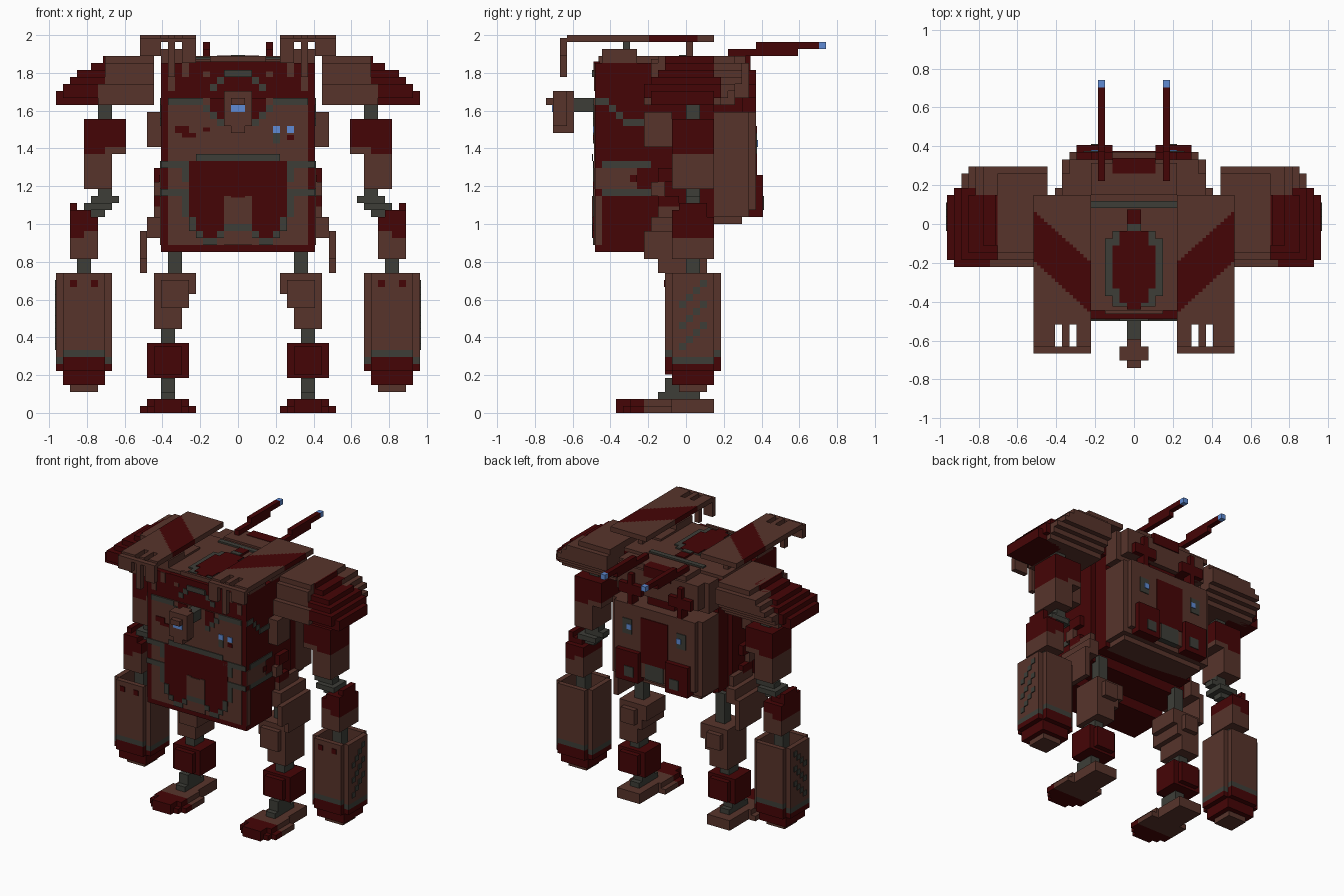
import bpy, bmesh

U = 1 / 27  # one block edge
COLOURS = {
    "brown": (0.096, 0.034, 0.024, 1),
    "red": (0.060, 0.0015, 0.0018, 1),
    "grey": (0.047, 0.048, 0.039, 1),
    "blue": (0.115, 0.26, 0.66, 1),
}
MATS = {}
for key, col in COLOURS.items():
    MATS[key] = bpy.data.materials.new(key)
    MATS[key].diffuse_color = col
ORDER = list(MATS)
B, R, G, L = ORDER
P = 0.15  # painted plate thickness, in blocks


def part(name, groups, mirror=True):
    """One object made of boxes; groups = [(colour, (x0,x1,y0,y1,z0,z1), ...), ...]"""
    bm = bmesh.new()
    for colour, *boxes in groups:
        for x0, x1, y0, y1, z0, z1 in boxes:
            geo = bmesh.ops.create_cube(bm, size=1)
            for v in geo["verts"]:
                v.co = ((x0 if v.co.x < 0 else x1) * U,
                        (y0 if v.co.y < 0 else y1) * U,
                        (z0 if v.co.z < 0 else z1) * U)
                for f in v.link_faces:
                    f.material_index = ORDER.index(colour)
    me = bpy.data.meshes.new(name)
    bm.to_mesh(me)
    bm.free()
    for m in MATS.values():
        me.materials.append(m)
    ob = bpy.data.objects.new(name, me)
    bpy.context.collection.objects.link(ob)
    if mirror:
        mod = ob.modifiers.new("mirror", "MIRROR")
        mod.use_mirror_merge = False
    return ob


# ---- legs
part("feet", [
    (R, (8, 12, -10, -9, 0, 1), (7, 13, -9, -8, 0, 1), (6, 14, -8, -6, 0, 1),
        (7, 13, -8, -6, 1, 2), (8, 12, -10, -8, 1, 2)),
    (B, (6, 14, -6, -2, 0, 1), (7, 13, -6, -2, 1, 2), (7.5, 12.5, -2, 4, 0, 2)),
])
part("ankles", [(G, (9, 11, -4, 2, 2, 3), (9, 11, -3, 1, 3, 5))])
part("shins", [(R, (7, 13, -2, 3, 5, 10), (8, 12, -3, 4, 5.5, 9.5))])
part("knees", [(G, (9, 11, -1, 2, 10, 13))])
part("thighs", [
    (B, (6, 12, -2, 4, 17, 20), (7, 12, -2, 4, 15, 17), (8, 12, -2, 4, 12, 15),
        (7, 11, -3, -2, 15, 19), (8, 11, 4, 5, 16, 19)),
])
part("hip_joints", [(G, (8, 10, 0, 2, 20, 26))])

# ---- arms
part("shoulder_pads", [
    (B, (12, 20, -6, 4, 44, 47), (12, 19, -5, 4, 47, 50), (12, 19, -4, 4, 50, 51)),
    (R, (20, 26, -5, 4, 44, 46), (20, 25, -6, 5, 45, 47), (19, 24, -5, 5, 47, 48),
        (18, 23, -4, 4, 48, 49), (18, 21, -3, 4, 49, 50), (18, 19.3, -3, 4, 50, 51)),
])
# ribbed rear of the pad, each layer reaching further back
ribs = [(12, 24 - max(0, i - 2), 3, 5 + min(i, 3), 44 + i, 45 + i) for i in range(6)]
part("shoulder_ribs", [(B, *ribs, (12, 19, 3, 7, 50, 51))])
part("shoulder_joints", [(G, (18, 20, 0, 2, 42, 44))])
part("upper_arms", [
    (R, (16, 22, -2, 4, 38, 42), (19, 22, -2, 4, 37, 38)),
    (B, (16, 19, -2, 4, 37, 38), (18, 22, -2, 4, 32, 37)),
])
part("elbows", [(G, (17, 21, 0, 2, 30, 31), (18, 22, -1, 3, 29, 30),
                    (19, 21, 0, 2, 28, 29), (18, 20, 0, 2, 31, 32))])
part("lower_arms", [
    (R, (20, 24, -2, 4, 26, 28), (22, 24, -2, 4, 25, 26), (21, 24, -2, 3, 28, 29),
        (23, 24, -1, 3, 29, 30)),
    (B, (20, 24, -2, 4, 22, 25), (20, 22, -2, 4, 25, 26)),
])
part("wrists", [(G, (21, 23, 0, 2, 17, 22))])
# pods with notched corners and an open top
part("forearm_pods", [
    (B, (19, 25, -3, -2, 9, 20), (19, 25, 4, 5, 9, 20), (18, 19, -2, 4, 8, 20),
        (25, 26, -2, 4, 8, 20), (20, 24, -1, 3, 3, 4)),
    (R, (19, 25, -2, 4, 8, 17), (18, 26, -2, 4, 6, 7), (19, 25, -3, 5, 6, 8),
        (19, 25, -2, 4, 4, 6),
        (20, 21, -3 - P, -3, 18, 19), (23, 24, -3 - P, -3, 18, 19)),
    (G, (18, 26, -2, 4, 7, 8), (19, 25, -3, -2, 8, 9), (19, 25, 4, 5, 8, 9)),
])
# diagonal rows of vents on the outside of the pods
vents = [(26, 26 + P, y, y + 1, z0 + y, z0 + y + 1)
         for z0 in (16, 13, 10) for y in range(-1, 3)]
part("pod_vents", [(G, *vents)])

# ---- torso
part("torso", [
    (R, (-11, 11, -13, -5, 23, 46), (-11, 11, -5, 1, 25, 46), (-11, 11, -13, 4, 46, 50),
        (-10, 10, 1, 4, 27, 46)),
    (B, (-11, 11, -5, 4, 50, 50.6), (-9, 9, -12, -5, 50, 50.6)),
    (B, (-10, 10, -13 - P, -13, 24, 45), (-4, 4, -12.5, -12, 50, 51)),
], mirror=False)
F, F2, F3 = -13 - P, -13 - 2 * P, -13 - 3 * P
part("belly_plate", [
    (R, (0, 7, F2, F, 27, 36), (0, 6, F2, F, 26, 27), (2, 5, F2, F, 25, 26)),
    (B, (0, 2, F3, F2, 27, 30), (1, 2, F3, F2, 30, 31), (0, 1, F3, F2, 30, 30.8),
        (0, 2, F2, F, 24, 26)),
    (G, (0, 6, F3, F2, 36, 37), (6, 11, F2, F, 35, 36), (7, 8, F2, F, 33, 35),
        (7, 8, F2, F, 28, 32), (8, 11, F2, F, 31, 32), (6, 7, F3, F2, 26, 28),
        (5, 6, F3, F2, 25, 26), (3, 5, F2, F, 24, 25), (0, 2, F3, F2, 26, 27),
        (2, 3, F3, F2, 25, 26)),
])
part("chest_trim", [
    (G, (5, 10, F2, F, 44, 45), (4, 5, F2, F, 43, 44), (3, 4, F2, F, 42, 43),
        (2, 3, F2, F, 41, 42)),
    (R, (2, 4, F2, F, 43, 45), (2, 3, F2, F, 42, 43)),
])
part("collar", [
    (G, (0, 2, F3, -13, 48, 49), (2, 3, F, -13, 47, 48), (3, 4, F, -13, 46, 47)),
    (B, (4, 5, F, -13, 48, 50), (7, 8, F, -13, 48, 50), (9, 10, F, -13, 46, 48)),
])
part("chest_marks", [
    (L, (5, 6, F2, F, 40, 41), (7, 8, F2, F, 40, 41)),
    (G, (5, 6, F2, F, 38.5, 40)),
    (R, (7, 8, F2, F, 39, 39.7), (-9, -7, F2, F, 40, 41), (-8, -6, F2, F, 39.4, 40),
        (-5, -4, F2, F, 40.2, 40.8)),
], mirror=False)
# side panel between two grey rails, and the stepped seam above it
part("torso_side_panels", [
    (B, (11, 11 + P, -13, -7, 32, 35), (11, 11 + P, -13, -12, 24, 31)),
    (R, (11 + P, 11 + 2 * P, -8, -7, 33, 34)),
    (G, (11, 11 + P, -12, -5, 35, 36), (11, 11 + P, -12, -4, 31, 32),
        (11, 11 + P, -13, -11, 44, 45), (11, 11 + P, -11, -10, 43, 44),
        (11, 11 + P, -10, -9, 42, 43), (11, 11 + P, -9, -5, 41, 42)),
])
part("side_packs", [
    (B, (11, 13, -6, -2, 38, 43), (11, 12, -5, -3, 31, 33)),
    (R, (11, 12, -4, -1, 29.5, 31), (11, 12, -4, -1, 33, 35)),
])
part("hip_skirts", [
    (B, (11, 13, -5, 3, 25, 28), (11, 12, -4, 2, 28, 30), (13, 14, -6, 0, 22, 26),
        (13, 14, -4, 3, 20, 26)),
])

# ---- octagonal cockpit canopy on the roof
part("canopy", [
    (R, (-3, 3, -9, -3, 50, 51), (-2, 2, -11, -1, 50, 51), (-1, 1, -11.9, 2, 50, 51),
        (-6, 6, -13.2, -12.3, 48.8, 50.2)),
    (G, (-4, 4, -10, -2, 50, 50.85), (-3, 3, -11.5, -1, 50, 50.85),
        (-1, 1, -1, 0, 51, 51 + P), (-6, 6, 2.2, 3.2, 50, 50.9)),
], mirror=False)

# ---- front sensor
part("sensor_neck", [(G, (-1, 1, -16, -13, 43, 45))], mirror=False)
part("sensor_head", [
    (B, (-2, 2, -19, -17, 41, 46), (-1, 1, -19, -16, 40, 46), (-1, 1, -20, -19, 44, 45)),
    (L, (-1, 1, -19 - P, -19, 43, 44)),
], mirror=False)

# ---- roof flaps with a diagonal red stripe, column by column
cols = [6 + i / 2 for i in range(16)]
stripe = [(x, x + .5, .92 * x - 17.7, .9 * x - 10.5, 53, 54) for x in cols]
front = [(x, x + .5, -14, .92 * x - 17.7, 53, 54) for x in cols]
back = [(x, x + .5, .9 * x - 10.5, 4, 53, 54) for x in cols]
part("roof_flaps", [(R, *stripe), (B, *front), (B, *back)])
part("flap_teeth", [
    (B, (6, 8, -17, -14, 53, 54), (9, 10, -17, -14, 53, 54), (11, 14, -17, -14, 53, 54),
        (6, 14, -18, -17, 53, 53.6), (6, 8, -18, -17, 50, 53), (9, 10, -18, -17, 48, 53),
        (11, 14, -18, -17, 51, 53)),
])
part("flap_supports", [(B, (7, 11, -12, -7, 50, 52), (7, 10, -7, -2, 50, 51),
                           (9, 10, 0, 1, 50, 53)),
                       (G, (9, 10, -9, -8, 52, 53))])

# ---- backpack
part("backpack", [
    (B, (-9, 9, 3, 8, 27, 43), (-10, 10, 4, 9, 28, 43), (-9, 9, 9, 10, 29, 43),
        (-10, 10, 4, 7, 44, 50), (-9, 9, 3, 9, 45, 50), (-6, 6, 4, 8.5, 50, 51)),
    (R, (-3, 3, 10, 10 + P, 32, 41), (-3, 3, 7, 9.2, 49, 51.1), (-3, 3, 4, 8, 43, 45)),
    (G, (-2, 2, 9, 10 + P, 28.9, 32)),
], mirror=False)
part("backpack_details", [
    (R, (3, 8, 9, 11, 28, 34), (3, 8, 7, 10, 45, 47), (5, 6, 8, 10, 43, 49)),
    (G, (5, 7, 10, 10 + P, 37, 40), (4, 6, 11, 11 + P, 29, 31)),
    (L, (5, 6, 10 + P, 10 + 2 * P, 38, 39)),
])
part("back_guns", [
    (R, (4, 5, 6, 16, 51, 52), (4, 5, 10, 19, 52, 53)),
    (L, (4, 5, 19, 20, 52, 53)),
])
